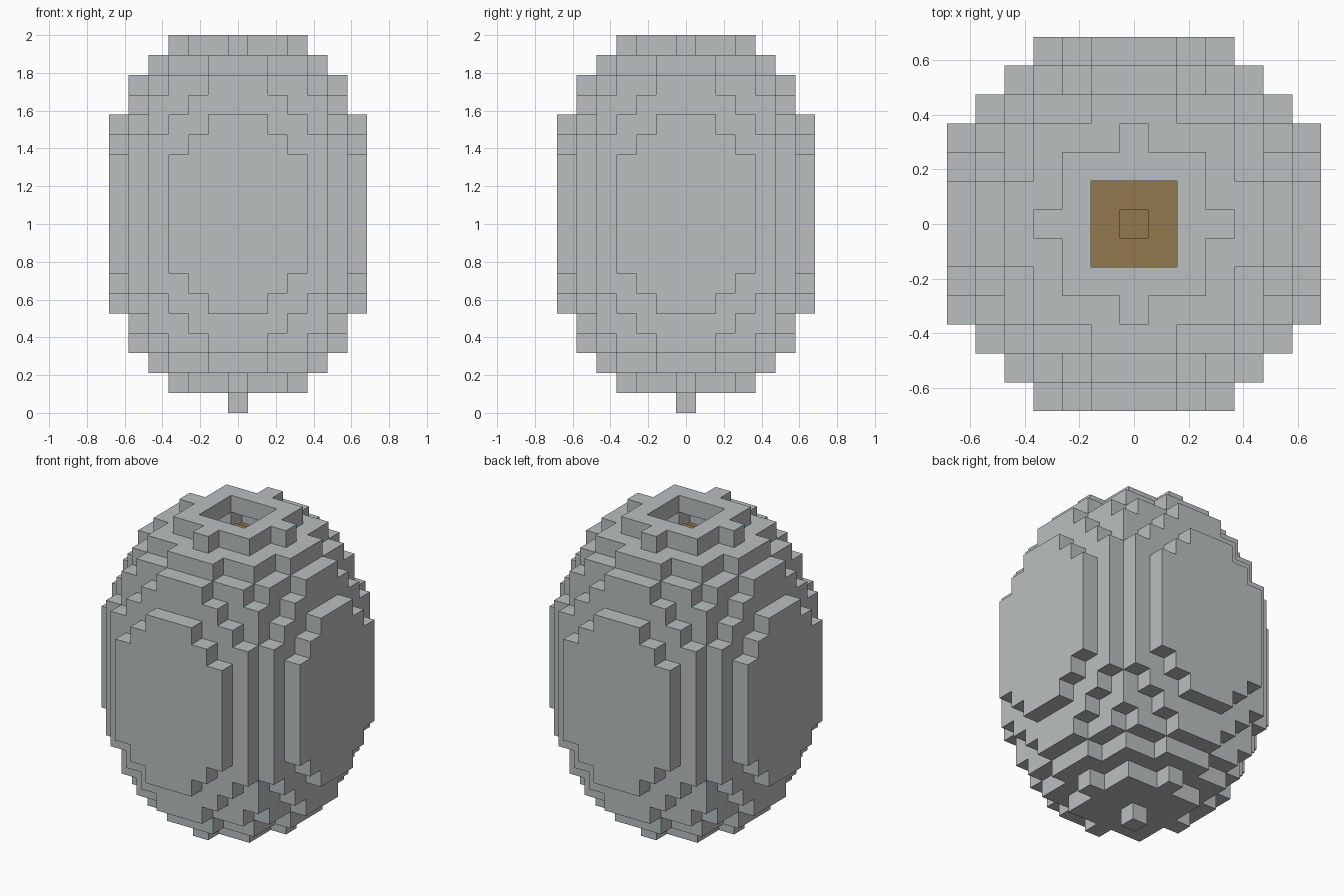
import bpy
import bmesh
from mathutils import Vector

cube = bpy.data.objects.get("Cube")
if cube:
    bpy.data.objects.remove(cube)

UNIT = 2 / 19          # edge length of one block
MIDDLE = 10            # height of the centre, in blocks


def make_material(name, colour):
    mat = bpy.data.materials.new(name)
    mat.use_nodes = True
    mat.diffuse_color = colour
    mat.node_tree.nodes["Principled BSDF"].inputs["Base Color"].default_value = colour
    return mat


def ellipsoid(radius, half_height):
    """Block cells (x, y, layer) whose centres lie in an upright ellipsoid."""
    span = range(-radius, radius + 1)
    return {(x, y, k) for x in span for y in span for k in range(-10, 10)
            if (x * x + y * y) / radius ** 2
            + ((k + 0.5) / half_height) ** 2 <= 1.000001}


def build_blocks(name, cells, mat):
    """Make one mesh from the exposed sides of a set of block cells."""
    bm = bmesh.new()
    corners = {}

    def corner(p):
        key = tuple(round(2 * c) for c in p)
        if key not in corners:
            corners[key] = bm.verts.new(p * UNIT)
        return corners[key]

    for cell in sorted(cells):
        centre = Vector(cell) + Vector((0, 0, MIDDLE + 0.5))
        for axis in range(3):
            for sign in (-1, 1):
                near = list(cell)
                near[axis] += sign
                if tuple(near) in cells:
                    continue
                n, u, v = Vector(), Vector(), Vector()
                n[axis] = sign / 2
                u[(axis + 1) % 3] = 0.5
                v[(axis + 2) % 3] = sign / 2
                bm.faces.new([corner(centre + n + a * u + b * v)
                              for a, b in ((-1, -1), (1, -1), (1, 1), (-1, 1))])

    mesh = bpy.data.meshes.new(name)
    bm.to_mesh(mesh)
    bm.free()
    mesh.materials.append(mat)
    obj = bpy.data.objects.new(name, mesh)
    bpy.context.collection.objects.link(obj)
    return obj


grey = make_material("pale_grey", (0.49, 0.52, 0.52, 1))
brown = make_material("warm_brown", (0.29, 0.188, 0.078, 1))

# Hollow outer shell with a square opening at the top
opening = {(x, y, k) for x in (-1, 0, 1) for y in (-1, 0, 1) for k in (8, 9)}
build_blocks("outer_shell", ellipsoid(7, 9.5) - ellipsoid(6, 8.5) - opening, grey)

# Core inside the shell, seen through the opening
build_blocks("inner_core", ellipsoid(5, 7.5), brown)
